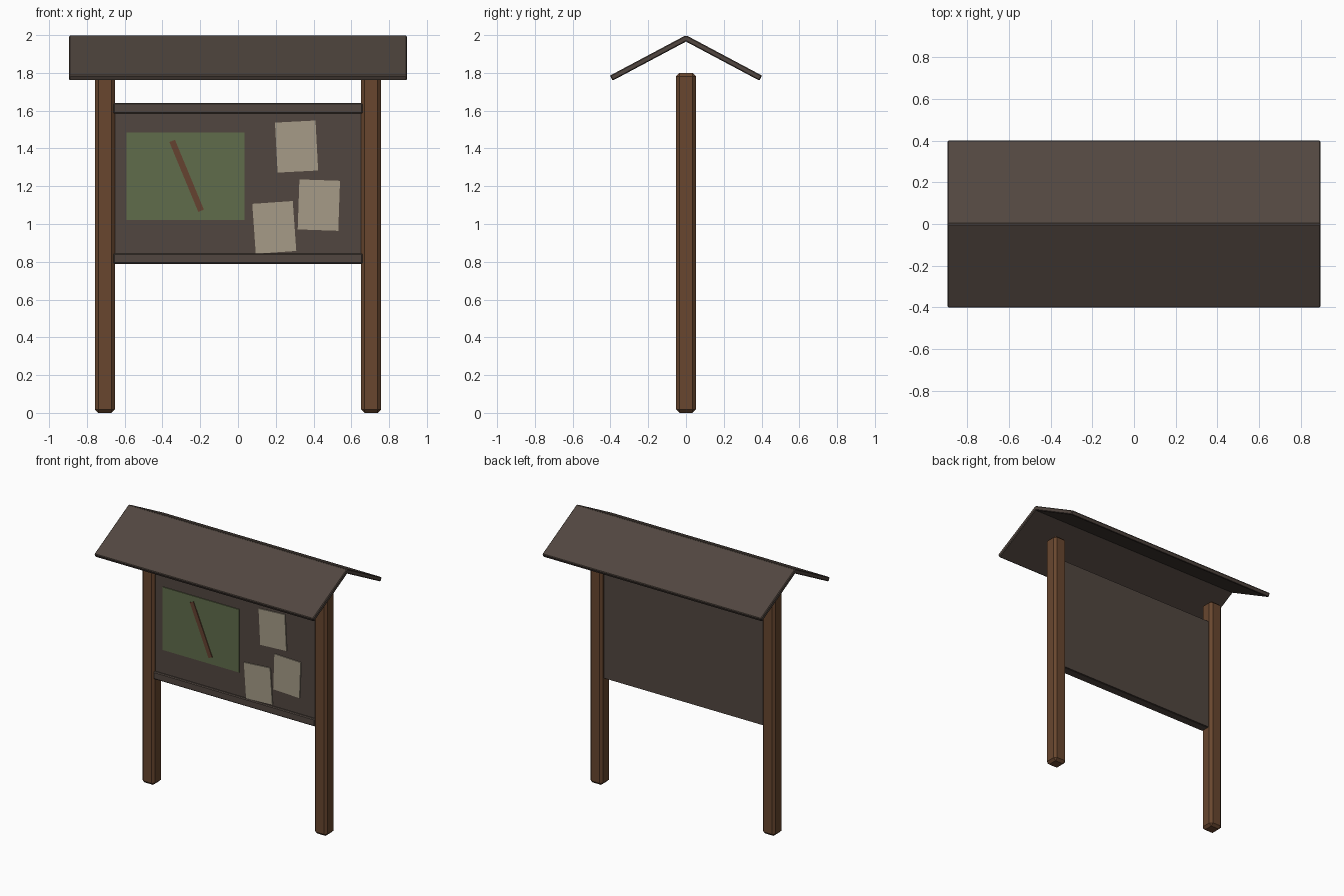
import bpy, math

if "Cube" in bpy.data.objects:
    bpy.data.objects.remove(bpy.data.objects["Cube"])


def material(name, rgb):
    m = bpy.data.materials.new(name)
    m.diffuse_color = (*rgb, 1)
    m.use_nodes = True
    m.node_tree.nodes["Principled BSDF"].inputs["Base Color"].default_value = m.diffuse_color
    return m


POST = material("post brown", (0.138, 0.062, 0.028))
DARK = material("dark stained wood", (0.083, 0.062, 0.051))
GREEN = material("map green", (0.118, 0.150, 0.070))
PAPER = material("paper", (0.38, 0.33, 0.245))
TRAIL = material("trail brown", (0.130, 0.055, 0.030))


def box(name, center, size, mat, rot=(0, 0, 0), bevel=0.0):
    bpy.ops.mesh.primitive_cube_add(size=1, location=center, rotation=rot)
    ob = bpy.context.object
    ob.name = name
    ob.scale = size
    bpy.ops.object.transform_apply(location=False, rotation=False, scale=True)
    ob.data.materials.append(mat)
    if bevel:
        mod = ob.modifiers.new("chamfer", 'BEVEL')
        mod.width = bevel
        mod.segments = 1
    return ob


# Chamfered posts
for side, label in ((-1, "left"), (1, "right")):
    box(label + "_post", (side * 0.705, 0, 0.9), (0.105, 0.105, 1.8), POST, bevel=0.018)

# Backboard with top and bottom rails
box("board", (0, -0.003, 1.213), (1.32, 0.06, 0.845), DARK)
for name, z in (("top_rail", 1.612), ("bottom_rail", 0.817)):
    box(name, (0, -0.012, z), (1.32, 0.07, 0.056), DARK, bevel=0.006)

# Two sloping roof slabs meeting at the ridge
PITCH = math.radians(28)
for side, label in ((-1, "front"), (1, "back")):
    box(label + "_roof_slab", (0, side * 0.195, 1.879), (1.79, 0.455, 0.03),
        DARK, rot=(-side * PITCH, 0, 0), bevel=0.005)

# Pinned map and the trail drawn across it
box("map", (-0.277, -0.035, 1.253), (0.625, 0.008, 0.465), GREEN)
box("trail", (-0.272, -0.040, 1.255), (0.032, 0.009, 0.40), TRAIL,
    rot=(0, math.radians(-22.5), 0))

# Pinned notices, each slightly tilted
for i, (x, z, tilt) in enumerate(((0.31, 1.41, -3), (0.428, 1.10, 2), (0.192, 0.982, -4))):
    box(f"notice_{i + 1}", (x, -0.036, z), (0.215, 0.008, 0.265), PAPER,
        rot=(0, math.radians(tilt), 0))
